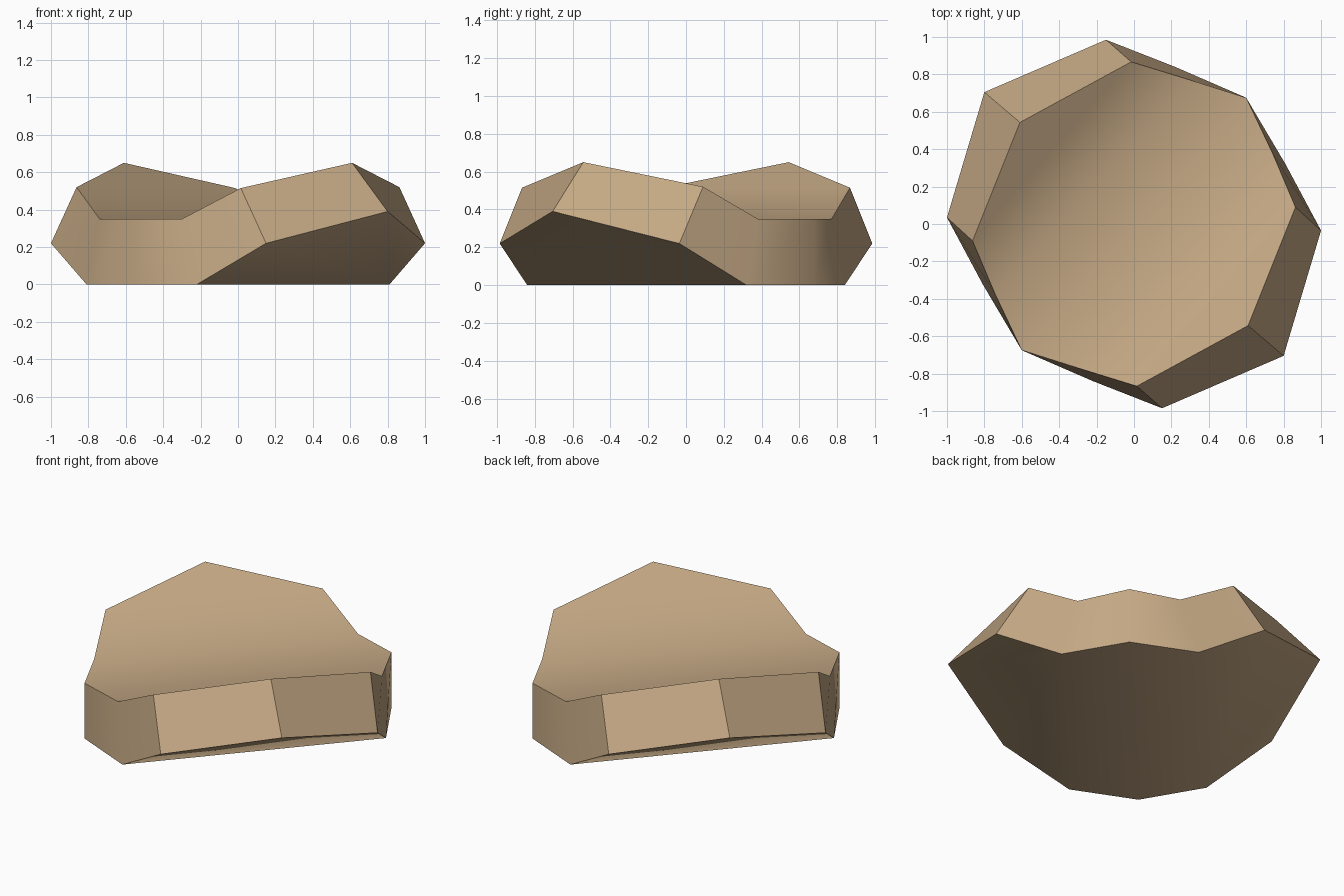
import bpy
import bmesh
from math import radians

# Remove the default cube
cube = bpy.data.objects.get("Cube")
if cube:
    bpy.data.objects.remove(cube, do_unlink=True)

# Single tan material
tan = bpy.data.materials.new("warm_tan")
tan.use_nodes = True
colour = (0.55, 0.39, 0.23, 1)
tan.diffuse_color = colour
tan.node_tree.nodes["Principled BSDF"].inputs["Base Color"].default_value = colour

# Half outlines: fold, corner, fold, wing side, wing tip, wing side
top_half = [(0.74, 0.38, 0.35), (0.6, 0.675, 0.35), (0.3, 0.77, 0.35),
            (-0.015, 0.867, 0.515), (-0.61, 0.543, 0.65), (-0.863, -0.09, 0.52)]
bottom_half = [(0.81, 0.32, 0), (0.6, 0.675, 0), (0.22, 0.84, 0),
               (-0.15, 0.985, 0.22), (-0.8, 0.705, 0.39), (-1, 0.035, 0.22)]


def full_ring(bm, half):
    """Complete an outline by turning its half around z."""
    turned = [(-x, -y, z) for x, y, z in half]
    return [bm.verts.new(p) for p in half + turned]


bm = bmesh.new()
top = full_ring(bm, top_half)
bottom = full_ring(bm, bottom_half)
n = len(top)

# Flat middle strip and two raised wings, above and below
for ring in (top, bottom):
    for panel in ((0, 1, 2, 6, 7, 8), (2, 3, 4, 5, 6), (8, 9, 10, 11, 0)):
        bm.faces.new([ring[i] for i in panel])

# Side walls
for i in range(n):
    j = (i + 1) % n
    bm.faces.new((bottom[i], bottom[j], top[j], top[i]))
bmesh.ops.recalc_face_normals(bm, faces=bm.faces)

mesh = bpy.data.meshes.new("folded_plate")
bm.to_mesh(mesh)
bm.free()
mesh.materials.append(tan)
plate = bpy.data.objects.new("folded_plate", mesh)
bpy.context.collection.objects.link(plate)

# Soft folds, crisp rim
bpy.ops.object.select_all(action="DESELECT")
plate.select_set(True)
bpy.context.view_layer.objects.active = plate
bpy.ops.object.shade_smooth_by_angle(angle=radians(45))
